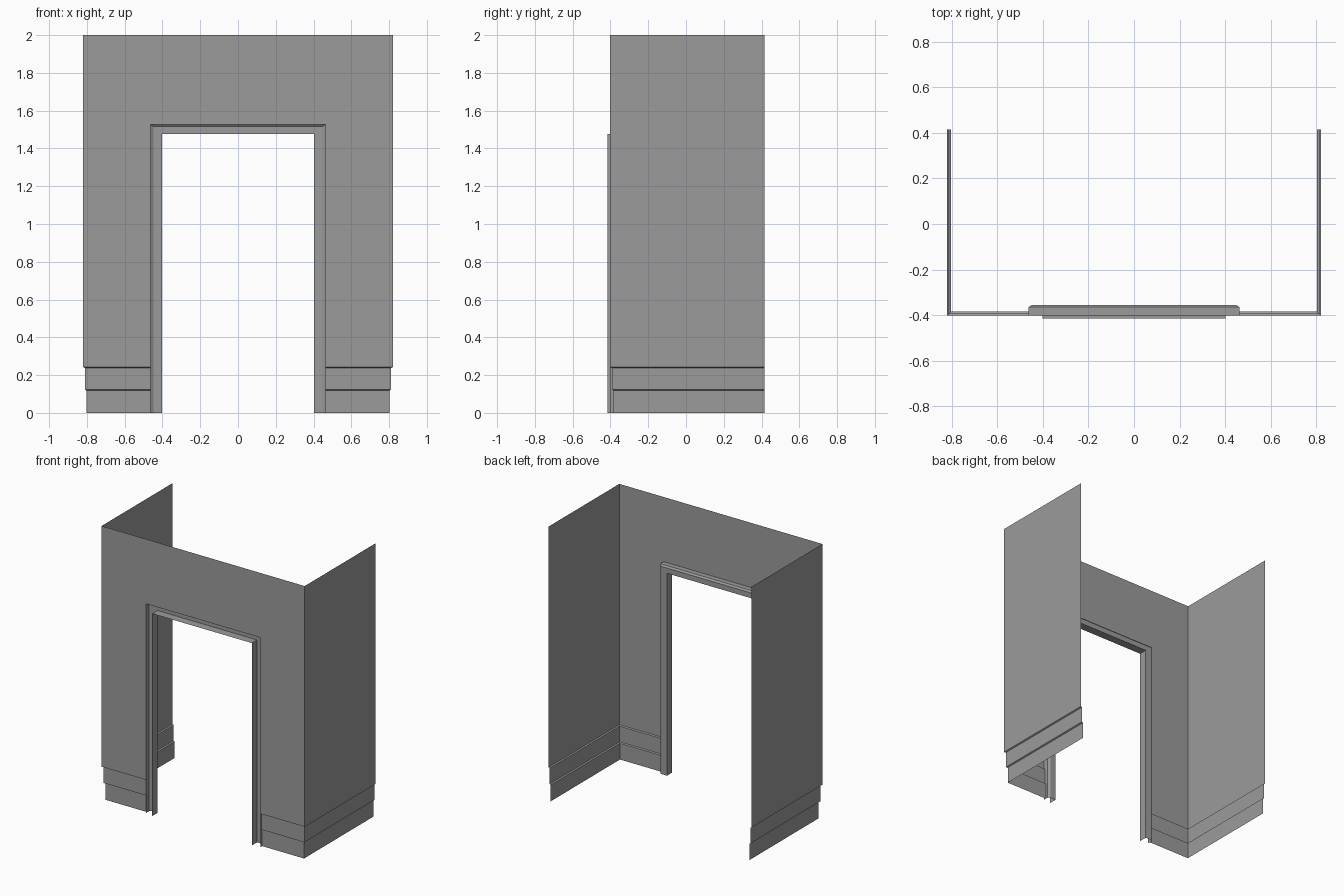
import bpy
import bmesh

cube = bpy.data.objects.get("Cube")
if cube:
    bpy.data.objects.remove(cube, do_unlink=True)

GREY = (0.33, 0.33, 0.33, 1.0)
plaster = bpy.data.materials.new("plain_grey")
plaster.use_nodes = True
plaster.diffuse_color = GREY
plaster.node_tree.nodes["Principled BSDF"].inputs["Base Color"].default_value = GREY


def sheet_object(name, rows, extra=()):
    """Skin a grid of points into a single sheet and mirror it across x."""
    bm = bmesh.new()
    grid = [[bm.verts.new(p) for p in row] for row in rows]
    for a, b in zip(grid, grid[1:]):
        for j in range(len(a) - 1):
            bm.faces.new((a[j], a[j + 1], b[j + 1], b[j]))
    for quad in extra:
        bm.faces.new([bm.verts.new(p) for p in quad])
    bmesh.ops.remove_doubles(bm, verts=bm.verts, dist=0.0005)
    mesh = bpy.data.meshes.new(name)
    bm.to_mesh(mesh)
    bm.free()
    mesh.materials.append(plaster)
    obj = bpy.data.objects.new(name, mesh)
    bpy.context.collection.objects.link(obj)
    mirror = obj.modifiers.new("mirror", "MIRROR")
    mirror.use_clip = True
    return obj


# Main sizes
HALF_W, FRONT, BACK, TOP = 0.82, -0.402, 0.415, 2.0
DOOR_X, DOOR_Z = 0.402, 1.477      # clear opening
TRIM_X, TRIM_Z = 0.463, 1.528      # outer edge of the door frame

# Walls: stepped skirting profile (inset, height) swept round the corner
profile = [(0.018, 0), (0.018, 0.119), (0.009, 0.124), (0.009, 0.238),
           (0, 0.243), (0, TRIM_Z), (0, TOP)]
side = [(HALF_W - d, BACK, z) for d, z in profile]
corner = [(HALF_W - d, FRONT + d, z) for d, z in profile]
door_edge = [(TRIM_X, FRONT + d, z) for d, z in profile]

# Wall panel above the opening
lintel = [(0, FRONT, TRIM_Z), (TRIM_X, FRONT, TRIM_Z),
          (TRIM_X, FRONT, TOP), (0, FRONT, TOP)]
sheet_object("walls", [side, corner, door_edge], [lintel])

# Door frame: chamfered section (share of trim width, depth) swept up and over
section = [(1, FRONT), (1, -0.365), (0.75, -0.355), (0, -0.355), (0, -BACK)]


def frame_row(on_side, at_top):
    return [((DOOR_X + t * (TRIM_X - DOOR_X)) * on_side, y,
             (DOOR_Z + t * (TRIM_Z - DOOR_Z)) * at_top) for t, y in section]


sheet_object("door_frame", [frame_row(1, 0), frame_row(1, 1), frame_row(0, 1)])
